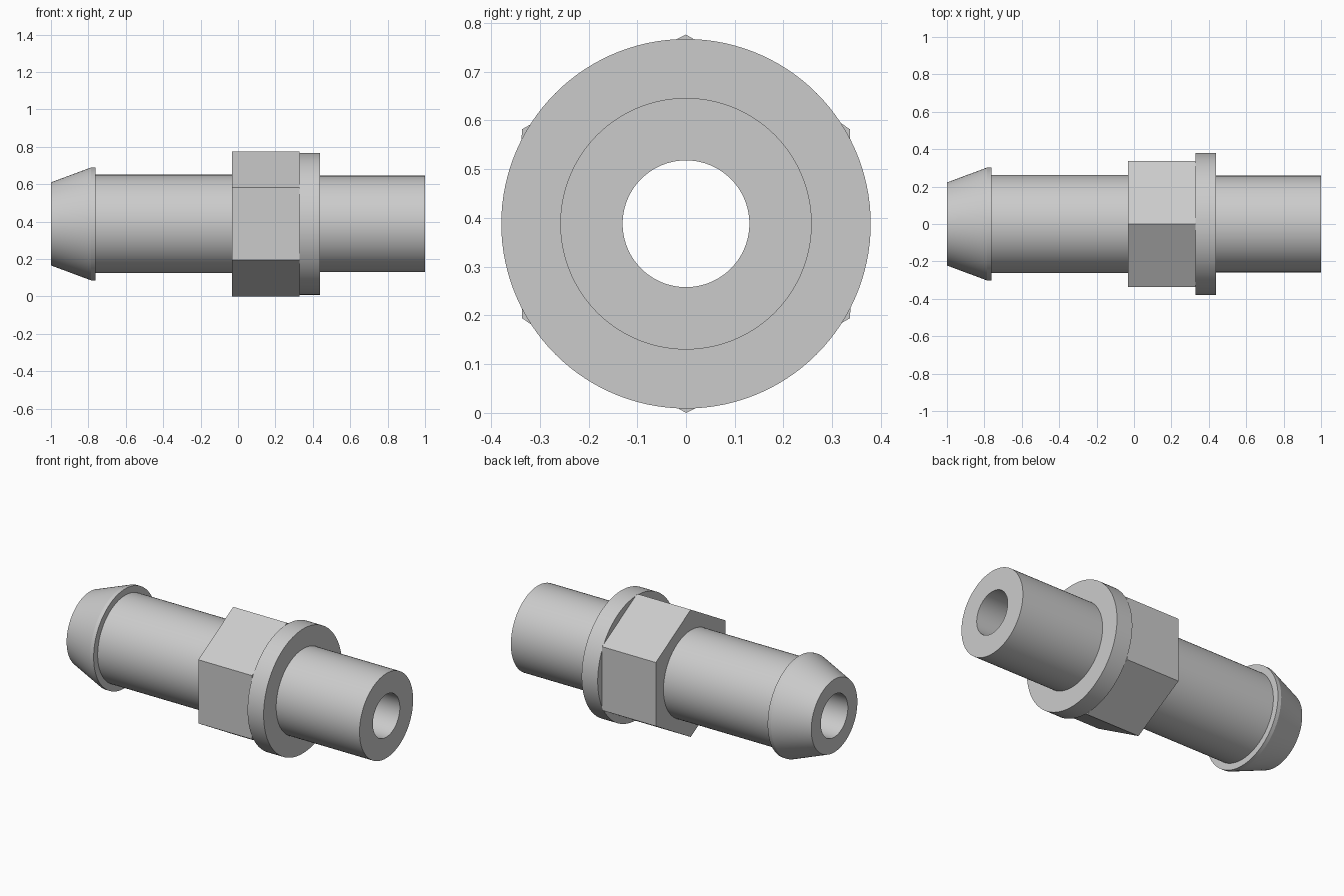
import bpy, bmesh, math

if "Cube" in bpy.data.objects:
    bpy.data.objects.remove(bpy.data.objects["Cube"])

AXIS_Z = 0.388      # height of the fitting's axis
SEGMENTS = 120      # divisible by six so hex corners land on vertices

metal = bpy.data.materials.new("grey metal")
metal.diffuse_color = (0.6, 0.6, 0.6, 1)
metal.use_nodes = True
metal.node_tree.nodes["Principled BSDF"].inputs["Base Color"].default_value = metal.diffuse_color


def hex_radius(angle, corner):
    """Distance to a hexagon outline with corners at the top and bottom."""
    a = angle % (math.pi / 3) - math.pi / 6
    return corner * math.cos(math.pi / 6) / math.cos(a)


# Closed profile: (x, radius, is_hex)
profile = [
    (-1.0, 0.13, False), (-1.0, 0.222, False),      # hose end face
    (-0.785, 0.302, False), (-0.762, 0.302, False), # barb
    (-0.762, 0.263, False), (-0.032, 0.263, False), # hose stem
    (-0.032, 0.388, True), (0.33, 0.388, True),     # hex nut
    (0.33, 0.379, False), (0.438, 0.379, False),    # round flange
    (0.438, 0.258, False), (1.0, 0.258, False),     # plain stem
    (1.0, 0.13, False),                             # bore mouth
]

# Sweep the profile around the x axis, bore included
bm = bmesh.new()
rings = []
for x, r, is_hex in profile:
    ring = []
    for i in range(SEGMENTS):
        a = 2 * math.pi * i / SEGMENTS
        d = hex_radius(a, r) if is_hex else r
        ring.append(bm.verts.new((x, d * math.sin(a), AXIS_Z + d * math.cos(a))))
    rings.append(ring)
for k, ring in enumerate(rings):
    nxt = rings[(k + 1) % len(rings)]
    for i in range(SEGMENTS):
        j = (i + 1) % SEGMENTS
        bm.faces.new((ring[i], ring[j], nxt[j], nxt[i]))
bmesh.ops.recalc_face_normals(bm, faces=bm.faces)

mesh = bpy.data.meshes.new("hose_fitting")
bm.to_mesh(mesh)
bm.free()
mesh.materials.append(metal)
fitting = bpy.data.objects.new("hose_fitting", mesh)
bpy.context.collection.objects.link(fitting)

# Smooth round walls, crisp edges
bpy.context.view_layer.objects.active = fitting
fitting.select_set(True)
bpy.ops.object.shade_smooth_by_angle(angle=math.radians(15))
